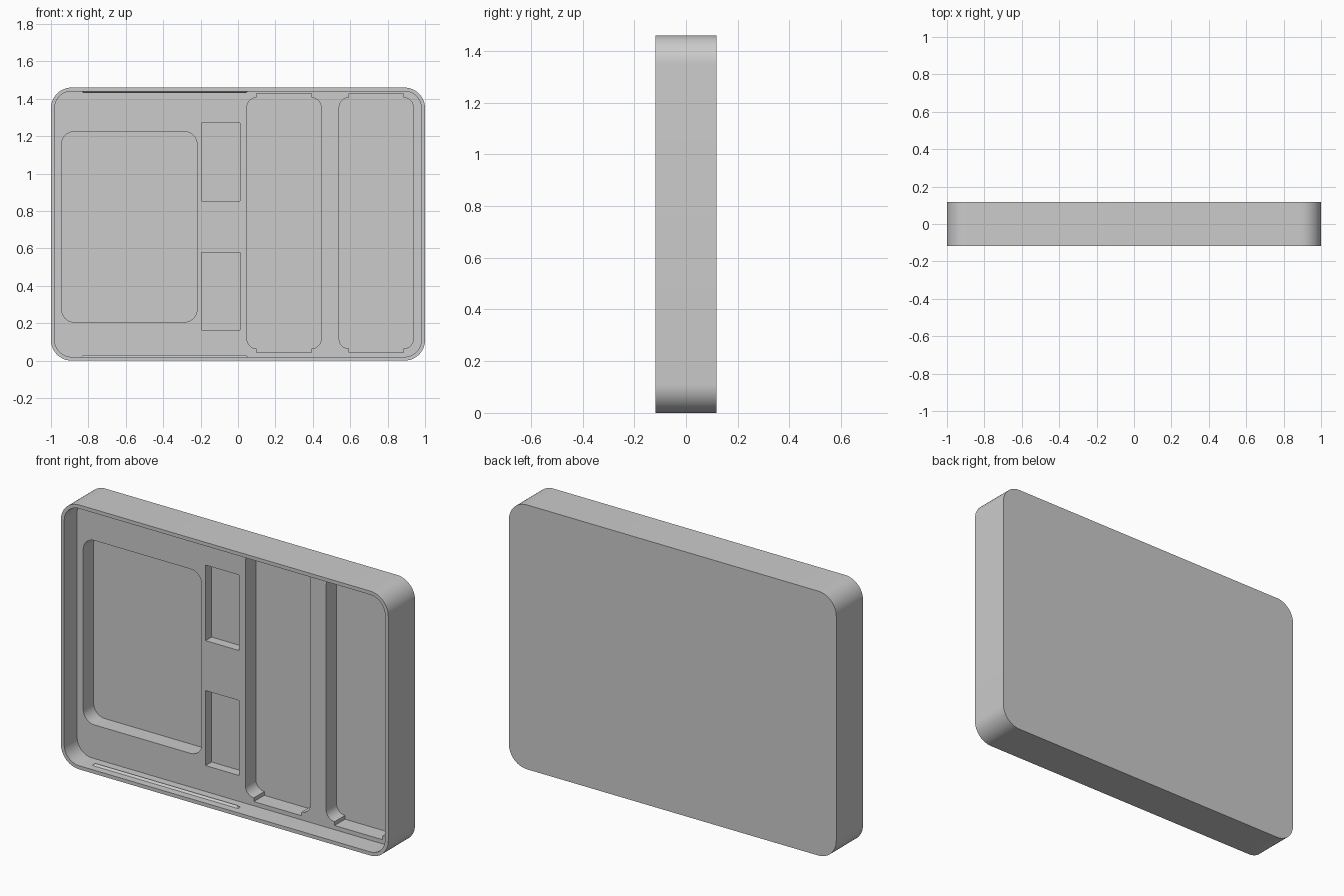
import bpy, bmesh
from math import pi, cos, sin, radians

cube = bpy.data.objects.get("Cube")
if cube:
    bpy.data.objects.remove(cube, do_unlink=True)

FRONT, BACK = -0.117, 0.117
FLOOR, DEEP, SHALLOW = -0.004, 0.087, 0.048
HEIGHT, WALL = 1.46, 0.02

grey = bpy.data.materials.new("plain grey")
grey.use_nodes = True
colour = (0.6, 0.6, 0.6, 1)
grey.diffuse_color = colour
grey.node_tree.nodes["Principled BSDF"].inputs["Base Color"].default_value = colour


def rounded_rect(x0, x1, z0, z1, r, steps=12):
    """Outline of a rectangle with rounded corners, anticlockwise."""
    if r == 0:
        return [(x0, z0), (x1, z0), (x1, z1), (x0, z1)]
    centres = [(x1 - r, z1 - r), (x0 + r, z1 - r), (x0 + r, z0 + r), (x1 - r, z0 + r)]
    return [(cx + r * cos(a), cz + r * sin(a))
            for k, (cx, cz) in enumerate(centres)
            for a in [pi / 2 * (k + i / steps) for i in range(steps + 1)]]


def prism(name, outline, y0, y1):
    """Extrude an outline in the x-z plane from y0 to y1."""
    bm = bmesh.new()
    face = bm.faces.new([bm.verts.new((x, y0, z)) for x, z in outline])
    out = bmesh.ops.extrude_face_region(bm, geom=[face])["geom"]
    moved = [v for v in out if isinstance(v, bmesh.types.BMVert)]
    bmesh.ops.translate(bm, verts=moved, vec=(0, y1 - y0, 0))
    return finish(name, bm)


def finish(name, bm):
    bmesh.ops.recalc_face_normals(bm, faces=bm.faces)
    mesh = bpy.data.meshes.new(name)
    bm.to_mesh(mesh)
    bm.free()
    mesh.materials.append(grey)
    ob = bpy.data.objects.new(name, mesh)
    bpy.context.collection.objects.link(ob)
    return ob


def carve(target, outline, depth):
    """Cut a pocket from the open front down to the given depth."""
    cutter = prism("cutter", outline, FRONT - 0.1, depth)
    mod = target.modifiers.new("pocket", 'BOOLEAN')
    mod.operation, mod.solver, mod.object = 'DIFFERENCE', 'EXACT', cutter
    bpy.context.view_layer.objects.active = target
    bpy.ops.object.modifier_apply(modifier=mod.name)
    bpy.data.objects.remove(cutter, do_unlink=True)


def long_pocket(x0, x1):
    """Rounded slot with a shallow square tab at each end."""
    r, tab = 0.052, 0.021
    z0, z1 = 0.064, 1.406
    body = rounded_rect(x0, x1, z0, z1, r)
    n = len(body) // 4
    top = [(x1 - r, z1 + tab), (x0 + r, z1 + tab)]
    bottom = [(x0 + r, z0 - tab), (x1 - r, z0 - tab)]
    return body[:n] + top + body[n:3 * n] + bottom + body[3 * n:]


# Tray shell with its open interior
tray = prism("tray", rounded_rect(-1, 1, 0, HEIGHT, 0.11), FRONT, BACK)
carve(tray, rounded_rect(-1 + WALL, 1 - WALL, WALL, HEIGHT - WALL, 0.09), FLOOR)

# Large pocket, two small pockets and two long pockets
carve(tray, rounded_rect(-0.943, -0.219, 0.206, 1.224, 0.068), DEEP)
for z0, z1 in [(0.163, 0.577), (0.853, 1.27)]:
    carve(tray, rounded_rect(-0.195, 0.01, z0, z1, 0), SHALLOW)
for x0 in (0.048, 0.541):
    carve(tray, long_pocket(x0, x0 + 0.396), DEEP)

bpy.ops.object.select_all(action='DESELECT')
tray.select_set(True)
bpy.context.view_layer.objects.active = tray
bpy.ops.object.shade_smooth_by_angle(angle=radians(30))


# Snap ridges inside the top and bottom walls, tapered at their ends
def snap_ridge(name, wall_z, direction):
    x0, x1, y, half, rise = -0.84, 0.056, -0.065, 0.014, 0.01
    base = wall_z - direction * 0.002
    crest = wall_z + direction * rise
    bm = bmesh.new()
    for px, py, pz in [(x0, y - half, base), (x0, y + half, base),
                       (x1, y - half, base), (x1, y + half, base),
                       (x0 + half, y, crest), (x1 - half, y, crest)]:
        bm.verts.new((px, py, pz))
    bmesh.ops.convex_hull(bm, input=bm.verts)
    return finish(name, bm)


snap_ridge("bottom_snap_ridge", WALL, 1)
snap_ridge("top_snap_ridge", HEIGHT - WALL, -1)
